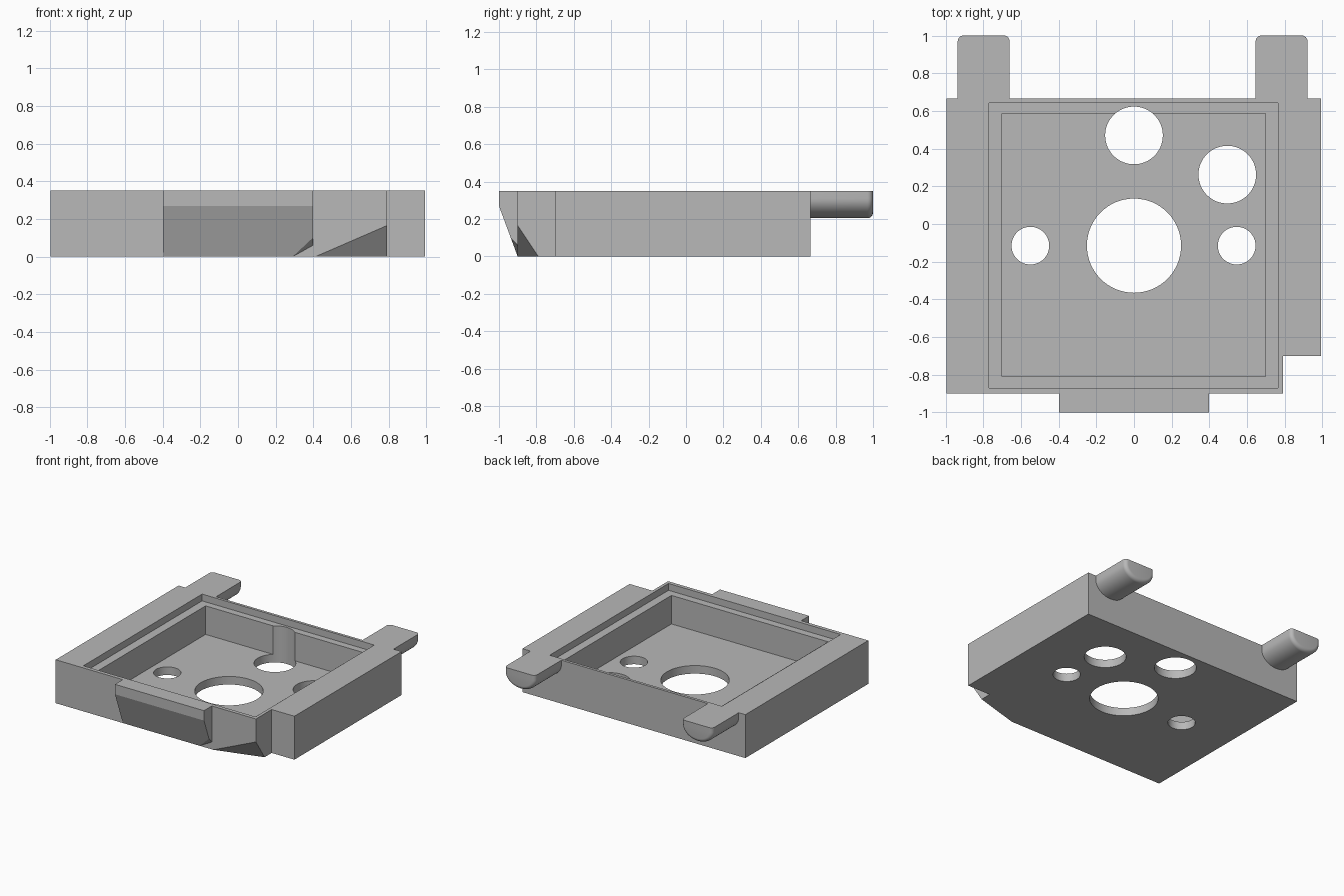
import bpy
import bmesh
import math
from mathutils import Vector

cube = bpy.data.objects.get("Cube")
if cube:
    bpy.data.objects.remove(cube, do_unlink=True)

TOP = 0.35
BACK = 0.665

grey = bpy.data.materials.new("plain grey")
grey.use_nodes = True
grey.diffuse_color = (0.48, 0.48, 0.48, 1)
grey.node_tree.nodes["Principled BSDF"].inputs["Base Color"].default_value = (0.48, 0.48, 0.48, 1)


def finish(bm, name):
    bmesh.ops.recalc_face_normals(bm, faces=bm.faces)
    mesh = bpy.data.meshes.new(name)
    bm.to_mesh(mesh)
    bm.free()
    mesh.materials.append(grey)
    obj = bpy.data.objects.new(name, mesh)
    bpy.context.collection.objects.link(obj)
    return obj


def prism(points, offset):
    """Extrude a closed outline of 3D points by an offset."""
    bm = bmesh.new()
    face = bm.faces.new([bm.verts.new(p) for p in points])
    result = bmesh.ops.extrude_face_region(bm, geom=[face])
    moved = [v for v in result["geom"] if isinstance(v, bmesh.types.BMVert)]
    bmesh.ops.translate(bm, verts=moved, vec=offset)
    # the starting face stays in place as the first cap
    bmesh.ops.recalc_face_normals(bm, faces=bm.faces)
    return bm


def cut_corner(bm, a, b, c, removed):
    """Slice off the side of plane a-b-c that holds the removed point."""
    a, b, c = Vector(a), Vector(b), Vector(c)
    normal = (b - a).cross(c - a)
    if normal.dot(Vector(removed) - a) < 0:
        normal.negate()
    cut = bmesh.ops.bisect_plane(bm, geom=bm.verts[:] + bm.edges[:] + bm.faces[:],
                                 plane_co=a, plane_no=normal, clear_outer=True)
    edges = [e for e in cut["geom_cut"] if isinstance(e, bmesh.types.BMEdge)]
    bmesh.ops.holes_fill(bm, edges=edges, sides=0)


def subtract(target, bm, name):
    cutter = finish(bm, name)
    mod = target.modifiers.new(name, "BOOLEAN")
    mod.operation = "DIFFERENCE"
    mod.solver = "EXACT"
    mod.object = cutter
    bpy.context.view_layer.objects.active = target
    bpy.ops.object.modifier_apply(modifier=mod.name)
    bpy.data.objects.remove(cutter, do_unlink=True)


def smooth(obj):
    bpy.ops.object.select_all(action="DESELECT")
    obj.select_set(True)
    bpy.context.view_layer.objects.active = obj
    bpy.ops.object.shade_smooth_by_angle(angle=math.radians(30))


# Tray body with a stepped front corner and a bevelled lower edge
outline = [(-0.995, -0.9), (0.79, -0.9), (0.79, -0.7), (0.993, -0.7),
           (0.993, BACK), (-0.995, BACK)]
bm = prism([(x, y, 0) for x, y in outline], (0, 0, TOP))
cut_corner(bm, (0.41, -0.9, 0), (0.79, -0.9, 0.165), (0.79, -0.79, 0), (0.79, -0.9, 0))
body = finish(bm, "tray_body")

# Shallow rim recess, then the deep pocket inside it
for name, x0, x1, y0, y1, floor in (("rim_recess", -0.77, 0.765, -0.87, 0.643, 0.295),
                                    ("pocket", -0.7, 0.697, -0.81, 0.587, 0.065)):
    corners = [(x0, y0, floor), (x1, y0, floor), (x1, y1, floor), (x0, y1, floor)]
    subtract(body, prism(corners, (0, 0, 0.5)), name)

# Round holes through the floor
for x, y, radius in ((0, -0.115, 0.25), (0, 0.47, 0.153), (0.495, 0.262, 0.153),
                     (-0.55, -0.115, 0.1), (0.545, -0.115, 0.1)):
    turns = [math.tau * i / 64 for i in range(64)]
    ring = [(x + radius * math.cos(t), y + radius * math.sin(t), -0.1) for t in turns]
    subtract(body, prism(ring, (0, 0, 0.7)), "hole")
smooth(body)

# Undercut front lip with its lower corner sliced off
half = 0.397
profile = [(-0.9, 0), (-1, 0.27), (-1, TOP), (-0.9, TOP)]
bm = prism([(-half, y, z) for y, z in profile], (2 * half, 0, 0))
cut_corner(bm, (0.29, -0.9, 0), (half, -0.9, 0.06), (half, -0.937, 0.1), (half, -0.9, 0))
finish(bm, "front_lip")


# Rear pegs: flat top, round belly, rounded tip
def peg(name, centre):
    bm = bmesh.new()
    fillet, width, spring, depth = 0.03, 0.1375, 0.31, 0.105
    stations = [(BACK, 0)]
    for i in range(7):
        t = math.pi / 2 * i / 6
        stations.append((1 - fillet + fillet * math.sin(t), fillet * (1 - math.cos(t))))
    rings = []
    for y, inset in stations:
        a, d = width - inset, depth - inset
        section = [(a, TOP)]
        section += [(a * math.cos(math.pi * i / 24), spring - d * math.sin(math.pi * i / 24))
                    for i in range(25)]
        section.append((-a, TOP))
        rings.append([bm.verts.new((centre + x, y, z)) for x, z in section])
    count = len(rings[0])
    for r0, r1 in zip(rings, rings[1:]):
        for i in range(count):
            j = (i + 1) % count
            bm.faces.new((r0[i], r0[j], r1[j], r1[i]))
    bm.faces.new(rings[0])
    bm.faces.new(rings[-1])
    smooth(finish(bm, name))


peg("left_peg", 0.783)
peg("right_peg", -0.798)
